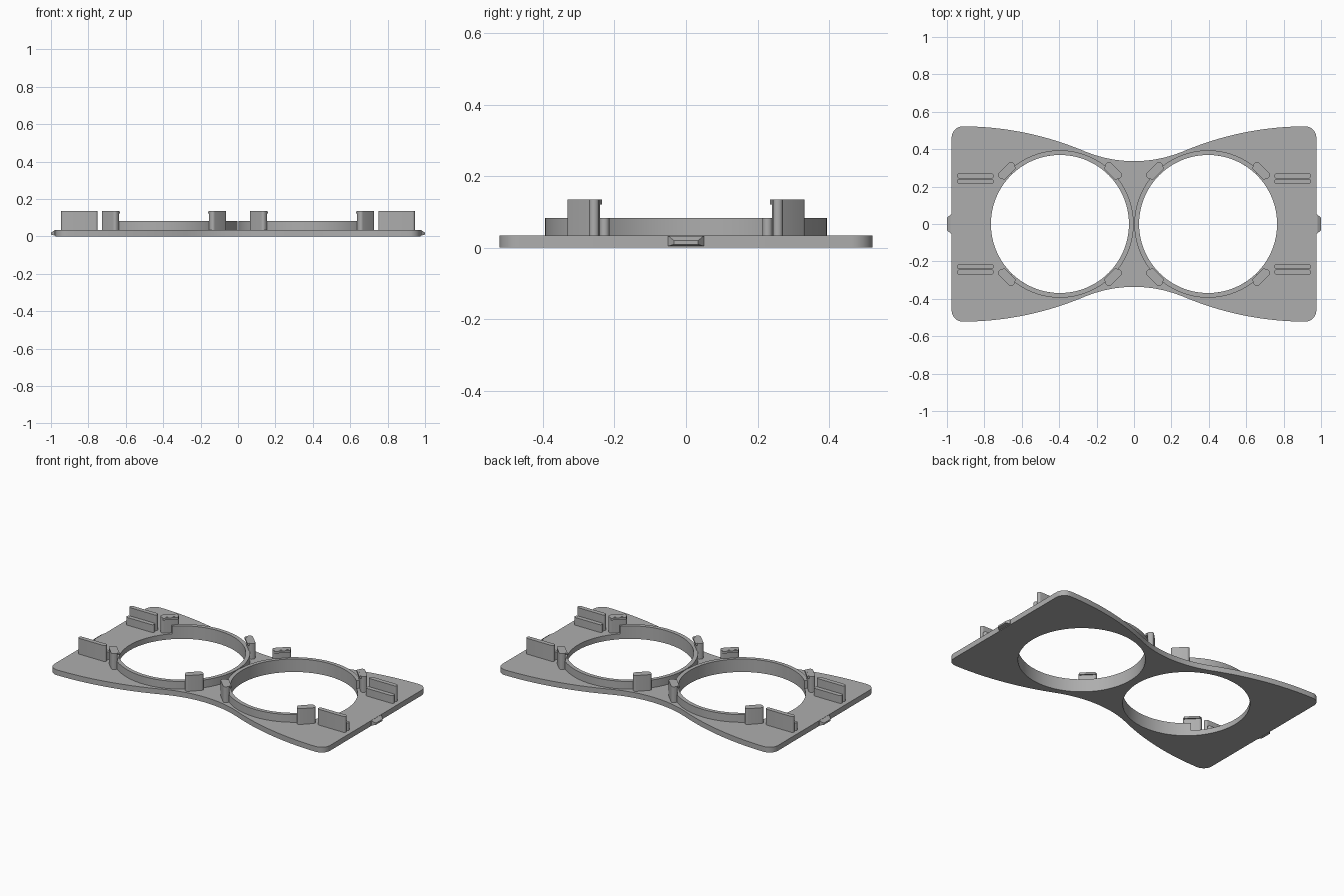
import bpy, bmesh
from math import sin, cos, pi, radians, sqrt, asin
from mathutils import Vector, Matrix

cube = bpy.data.objects.get("Cube")
if cube:
    bpy.data.objects.remove(cube, do_unlink=True)

grey = bpy.data.materials.new("Plain grey")
grey.use_nodes = True
colour = (0.42, 0.42, 0.42, 1)
grey.diffuse_color = colour
grey.node_tree.nodes["Principled BSDF"].inputs["Base Color"].default_value = colour

PLATE_TOP, RING_TOP, CLIP_TOP = 0.034, 0.083, 0.135
HOLE_X, HOLE_R, RING_R = 0.396, 0.369, 0.394


def finish(name, mesh):
    mesh.materials.clear()
    mesh.materials.append(grey)
    ob = bpy.data.objects.new(name, mesh)
    bpy.context.collection.objects.link(ob)
    bpy.ops.object.select_all(action='DESELECT')
    ob.select_set(True)
    bpy.context.view_layer.objects.active = ob
    bpy.ops.object.shade_smooth_by_angle(angle=radians(30))
    return ob


def prism(name, outlines, z0, z1):
    """Extrude closed 2D outlines from z0 to z1; inner outlines become holes."""
    curve = bpy.data.curves.new(name, 'CURVE')
    curve.dimensions, curve.fill_mode = '2D', 'BOTH'
    curve.extrude = (z1 - z0) / 2
    for pts in outlines:
        s = curve.splines.new('POLY')
        s.points.add(len(pts) - 1)
        for p, (x, y) in zip(s.points, pts):
            p.co = (x, y, 0, 1)
        s.use_cyclic_u = True
    temp = bpy.data.objects.new(name, curve)
    bpy.context.collection.objects.link(temp)
    bpy.context.view_layer.update()
    mesh = bpy.data.meshes.new_from_object(temp.evaluated_get(bpy.context.evaluated_depsgraph_get()))
    bpy.data.objects.remove(temp, do_unlink=True)
    mesh.transform(Matrix.Translation((0, 0, (z0 + z1) / 2)))
    bm = bmesh.new()
    bm.from_mesh(mesh)
    bmesh.ops.remove_doubles(bm, verts=bm.verts, dist=1e-5)
    bmesh.ops.recalc_face_normals(bm, faces=bm.faces)
    bm.to_mesh(mesh)
    bm.free()
    return finish(name, mesh)


def arc(cx, cy, r, a0, a1, n):
    return [(cx + r * cos(radians(a0 + (a1 - a0) * i / n)),
             cy + r * sin(radians(a0 + (a1 - a0) * i / n))) for i in range(n + 1)]


def rounded_bar(cx, cy, length, width, angle=0, radius=None):
    """Bar outline with rounded corners, turned about its centre."""
    r = radius or width * 0.48
    pts = []
    for sx, sy, a in ((1, 1, 0), (-1, 1, 90), (-1, -1, 180), (1, -1, 270)):
        pts += arc(sx * (length / 2 - r), sy * (width / 2 - r), r, a, a + 90, 6)
    c, s = cos(angle), sin(angle)
    return [(cx + x * c - y * s, cy + x * s + y * c) for x, y in pts]


# Waisted plate outline: one quarter, then mirrored
def edge_y(x):
    if x > 0.26:
        return 0.522 - 1.68 + sqrt(1.68 ** 2 - (0.92 - x) ** 2)
    return 0.336 + 0.684 - sqrt(0.684 ** 2 - x ** 2)


quarter = arc(0.915, 0.462, 0.06, 0, 90, 8)
quarter += [(0.9 * (1 - i / 48), edge_y(0.9 * (1 - i / 48))) for i in range(1, 49)]
half = quarter + [(-x, y) for x, y in quarter[-2::-1]]
outline = half + [(x, -y) for x, y in reversed(half)]
holes = [arc(s * HOLE_X, 0, HOLE_R, 0, 357, 119) for s in (1, -1)]
prism("plate", [outline] + holes, 0, PLATE_TOP)

for s, side in ((1, "left"), (-1, "right")):
    # Raised collar, open towards the plate end
    mid = 180 if s > 0 else 0
    wall = arc(s * HOLE_X, 0, RING_R, mid - 134, mid + 134, 90)
    wall += arc(s * HOLE_X, 0, HOLE_R, mid + 134, mid - 134, 90)
    prism(side + "_collar", [wall], PLATE_TOP - 0.004, RING_TOP)

    # Four clips around each collar, with a small inward lip
    for i in range(4):
        a = radians(45 + 90 * i)

        def tangent_bar(r, length, width, radius):
            return rounded_bar(s * HOLE_X + r * cos(a), r * sin(a), length, width, a + pi / 2, radius)
        prism(f"{side}_clip_{i + 1}", [tangent_bar(0.405, 0.108, 0.038, 0.015)],
              PLATE_TOP - 0.004, CLIP_TOP)
        prism(f"{side}_clip_lip_{i + 1}", [tangent_bar(0.389, 0.094, 0.026, 0.006)],
              CLIP_TOP - 0.014, CLIP_TOP - 0.001)

    # Paired rails: tall outside, short inside
    for t, end in ((1, "back"), (-1, "front")):
        prism(f"{side}_{end}_tall_rail", [rounded_bar(s * 0.848, t * 0.257, 0.196, 0.028)],
              PLATE_TOP - 0.004, CLIP_TOP)
        prism(f"{side}_{end}_short_rail", [rounded_bar(s * 0.848, t * 0.228, 0.196, 0.027)],
              PLATE_TOP - 0.004, RING_TOP)

    # Tapered locking tab on the end edge
    bm = bmesh.new()
    for x, w, z0, z1 in ((0.97, 0.05, 0.004, 0.033), (0.98, 0.05, 0.004, 0.033),
                         (1.0, 0.034, 0.009, 0.02)):
        for y, z in ((-w, z0), (w, z0), (w, z1), (-w, z1)):
            bm.verts.new((s * x, y, z))
    bmesh.ops.convex_hull(bm, input=bm.verts)
    bmesh.ops.dissolve_limit(bm, angle_limit=0.01, verts=bm.verts, edges=bm.edges)
    bmesh.ops.recalc_face_normals(bm, faces=bm.faces)
    mesh = bpy.data.meshes.new(side + "_tab")
    bm.to_mesh(mesh)
    bm.free()
    finish(side + "_tab", mesh)
